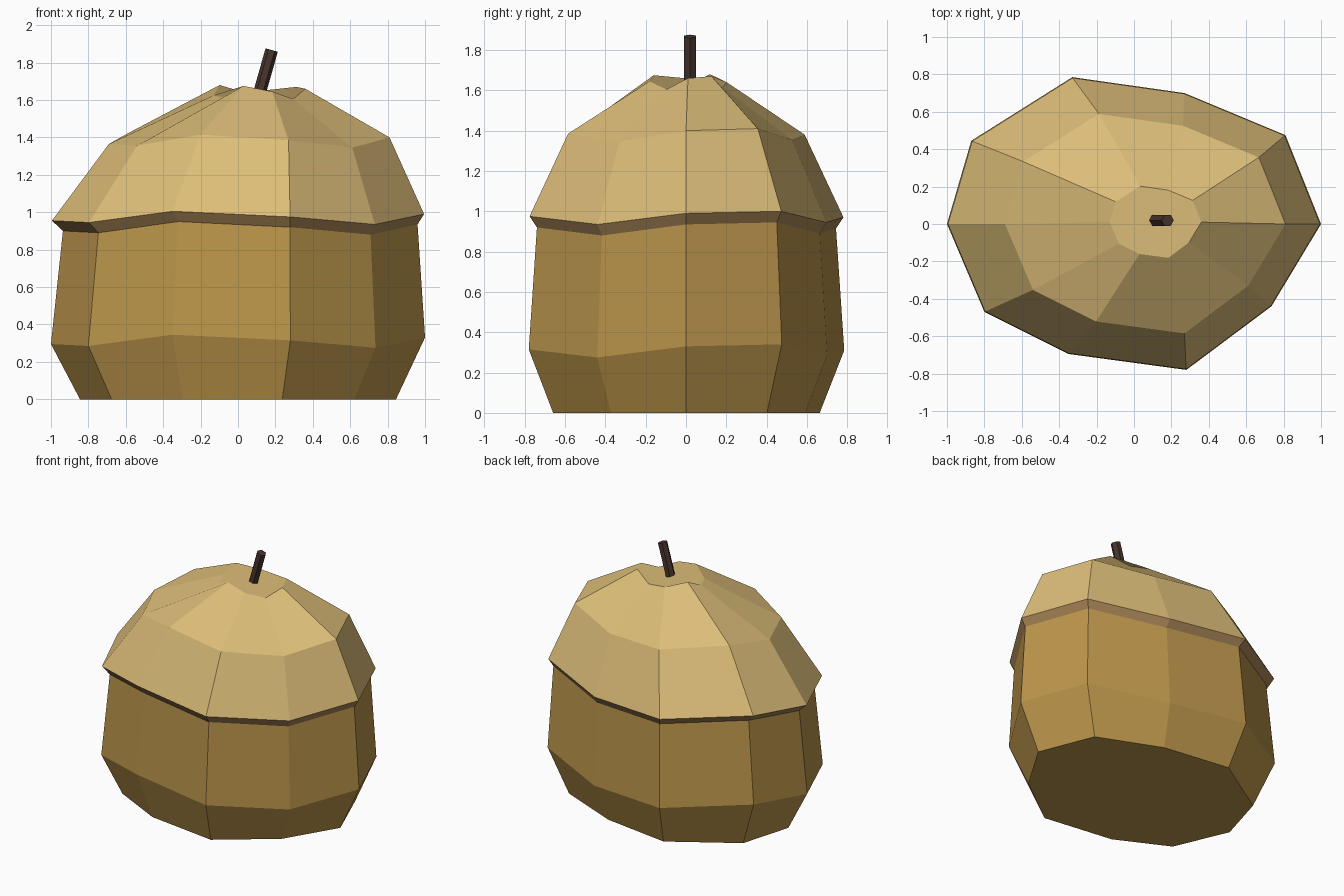
import bpy
import bmesh
from mathutils import Vector

cube = bpy.data.objects.get("Cube")
if cube:
    bpy.data.objects.remove(cube, do_unlink=True)


def make_material(name, rgb):
    mat = bpy.data.materials.new(name)
    mat.use_nodes = True
    color = (*rgb, 1.0)
    mat.diffuse_color = color
    mat.node_tree.nodes["Principled BSDF"].inputs["Base Color"].default_value = color
    return mat


def loft(name, rings, materials, band_material):
    """Skin a stack of closed rings, with a flat cap at each end."""
    mesh = bpy.data.meshes.new(name)
    bm = bmesh.new()
    loops = [[bm.verts.new(p) for p in ring] for ring in rings]
    count = len(loops[0])
    for band, (low, high) in enumerate(zip(loops, loops[1:])):
        for i in range(count):
            j = (i + 1) % count
            face = bm.faces.new((low[i], low[j], high[j], high[i]))
            face.material_index = band_material[band]
    bm.faces.new(loops[0][::-1]).material_index = band_material[0]
    bm.faces.new(loops[-1]).material_index = band_material[-1]
    bm.to_mesh(mesh)
    bm.free()
    for mat in materials:
        mesh.materials.append(mat)
    obj = bpy.data.objects.new(name, mesh)
    bpy.context.collection.objects.link(obj)
    return obj


wall_color = make_material("ochre wall", (0.50, 0.30, 0.07))
rim_color = make_material("brown rim", (0.38, 0.23, 0.09))
roof_color = make_material("straw roof", (0.72, 0.51, 0.19))
stem_color = make_material("dark wood", (0.065, 0.035, 0.027))

# Uneven ten-sided outline: x, y and the height of the eave at each corner
outline = [
    (1.0, 0.0, 0.99), (0.81, 0.475, 1.0), (0.27, 0.70, 0.945),
    (-0.33, 0.785, 0.97), (-0.87, 0.445, 1.01), (-1.0, 0.0, 0.955),
    (-0.80, -0.47, 0.945), (-0.35, -0.695, 1.005), (0.28, -0.78, 0.975),
    (0.735, -0.44, 0.935),
]


def ring(scale, rise, dx=0.0, dy=0.0):
    return [(x * scale + dx, y * scale + dy, z + rise) for x, y, z in outline]


# Walls, with a flat foot and a tapered neck under the eave
foot = [(x * 0.845, y * 0.845, 0.0) for x, y, z in outline]
belly = ring(1.0, -0.66)
neck = ring(0.948, -0.055, 0.012)
loft("wall", [foot, belly, neck], [wall_color], [0, 0])

# Thatched roof with its sloping rim, leaning towards the stem
eave = ring(0.995, 0.0)
shoulder = ring(0.75, 0.41, 0.06)
crown = ring(0.245, 0.67, 0.115, 0.01)
loft("roof", [neck, eave, shoulder, crown], [rim_color, roof_color], [0, 1, 1])

# Leaning six-sided stem
start, end = Vector((0.11, 0.02, 1.62)), Vector((0.18, 0.02, 1.867))
bpy.ops.mesh.primitive_cylinder_add(
    vertices=6, radius=0.034, depth=(end - start).length, location=(start + end) / 2)
stem = bpy.context.object
stem.name = "stem"
stem.rotation_euler = (end - start).to_track_quat("Z", "Y").to_euler()
stem.data.materials.append(stem_color)
